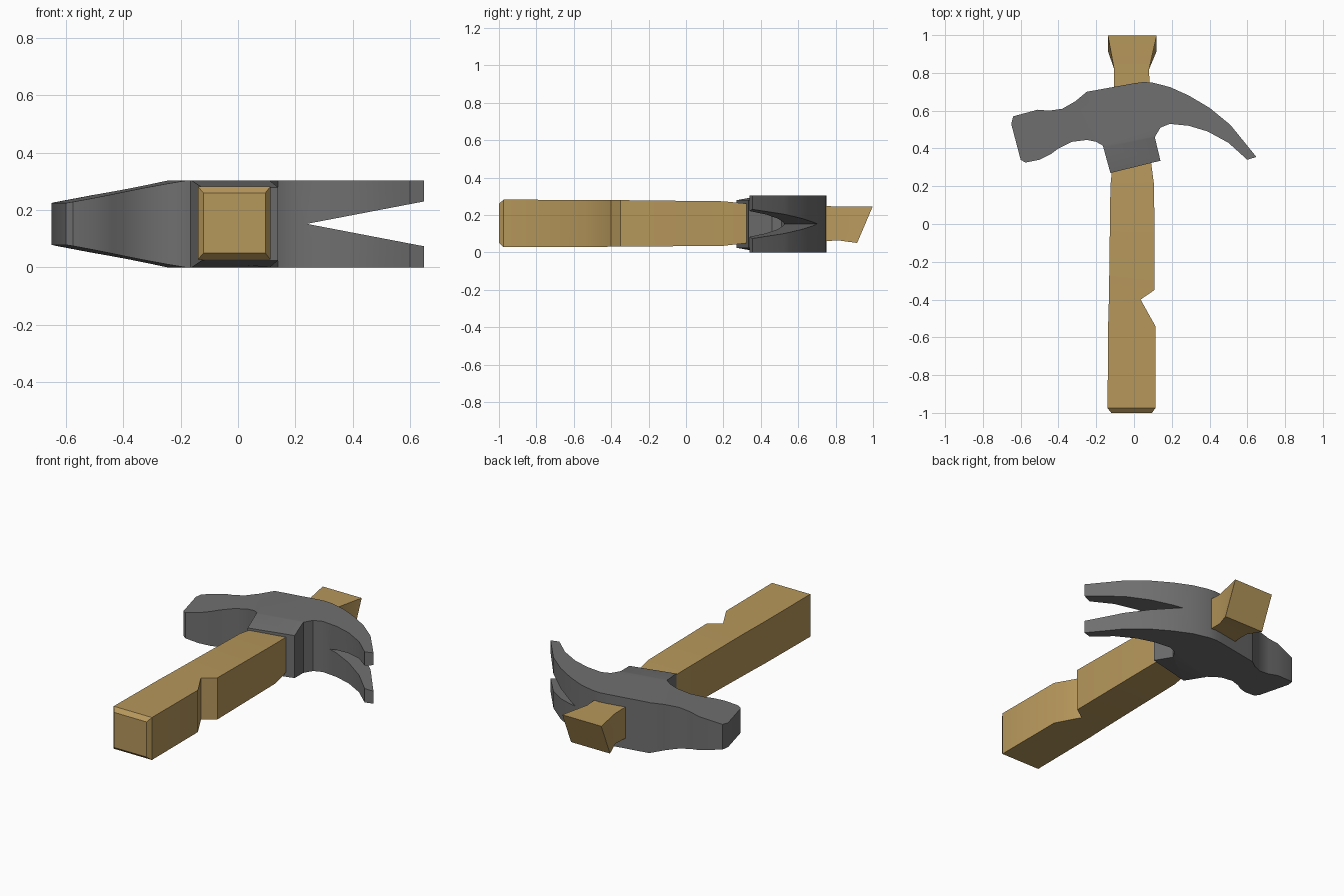
import bpy, bmesh, math
from mathutils import Vector

if "Cube" in bpy.data.objects:
    bpy.data.objects.remove(bpy.data.objects["Cube"])

MID = 0.152
AXIS = Vector((math.cos(math.radians(13)), math.sin(math.radians(13)), 0))
SIDE = Vector((-AXIS.y, AXIS.x, 0))


def material(name, color):
    m = bpy.data.materials.new(name)
    m.diffuse_color = (*color, 1)
    m.use_nodes = True
    m.node_tree.nodes["Principled BSDF"].inputs["Base Color"].default_value = m.diffuse_color
    return m


def make_object(name, bm, mat=None):
    bmesh.ops.recalc_face_normals(bm, faces=bm.faces)
    mesh = bpy.data.meshes.new(name)
    bm.to_mesh(mesh)
    bm.free()
    ob = bpy.data.objects.new(name, mesh)
    bpy.context.collection.objects.link(ob)
    if mat:
        mesh.materials.append(mat)
    return ob


def prism(points, direction):
    bm = bmesh.new()
    face = bm.faces.new([bm.verts.new(p) for p in points])
    ext = bmesh.ops.extrude_face_region(bm, geom=[face], use_keep_orig=True)
    moved = [g for g in ext["geom"] if isinstance(g, bmesh.types.BMVert)]
    bmesh.ops.translate(bm, verts=moved, vec=direction)
    return bm


def shade(ob, angle):
    bpy.ops.object.select_all(action='DESELECT')
    ob.select_set(True)
    bpy.context.view_layer.objects.active = ob
    bpy.ops.object.shade_smooth_by_angle(angle=math.radians(angle))


steel = material("steel", (0.16, 0.16, 0.16))
wood = material("wood", (0.47, 0.31, 0.105))

# Hammer head: side profile, extruded through its thickness
profile = [
    (-.65, .53), (-.64, .57), (-.51, .605), (-.45, .60), (-.38, .61), (-.31, .65),
    (-.25, .70), (0, .745), (.05, .752), (.10, .748), (.19, .725), (.29, .68),
    (.40, .615), (.51, .525), (.648, .355), (.60, .34), (.50, .43), (.39, .49),
    (.29, .52), (.19, .53), (.14, .51), (.11, .46), (.14, .335), (-.125, .27),
    (-.165, .415), (-.20, .435), (-.25, .445), (-.33, .435), (-.40, .40),
    (-.44, .37), (-.50, .34), (-.575, .325), (-.60, .34)]
bm = prism([(x, y, 0) for x, y in profile], (0, 0, 0.303))
# Cut lines where the striking end and the collar start to taper
for co, no in ((AXIS * -.08, AXIS), (SIDE * .43, SIDE)):
    bmesh.ops.bisect_plane(bm, geom=bm.verts[:] + bm.edges[:] + bm.faces[:],
                           plane_co=co, plane_no=no)
for v in bm.verts:
    u, w = v.co.dot(AXIS), v.co.dot(SIDE)
    scale = 1
    if u < -.08:
        scale = 1 - .52 * min(1, (-.08 - u) / .43)
    if w < .35 and abs(v.co.x) < .2:
        scale = .84
    v.co.z = MID + (v.co.z - MID) * scale
head = make_object("hammer_head", bm, steel)

# V-shaped slot that splits the claw
slot = make_object("claw_slot_cutter", prism(
    [(.24, 0, MID), (.70, 0, MID - .088), (.70, 0, MID + .088)], (0, 1, 0)))
slot.hide_render = True
mod = head.modifiers.new("claw_slot", 'BOOLEAN')
mod.operation = 'DIFFERENCE'
mod.solver = 'EXACT'
mod.object = slot
bpy.context.view_layer.objects.active = head
bpy.ops.object.modifier_apply(modifier=mod.name)
bpy.data.objects.remove(slot)
shade(head, 30)

# Wooden handle: rectangular sections (y low, y high, x left, x right, z low, z high)
sections = [
    (-1, -1, -.12, .095, .05, .26),
    (-.975, -.975, -.14, .113, .028, .282),
    (-.54, -.54, -.137, .113, .029, .28),
    (-.40, -.40, -.133, .035, .03, .279),
    (-.35, -.35, -.132, .108, .03, .279),
    (.20, .20, -.125, .107, .035, .273),
    (.33, .33, -.112, .09, .05, .26),
    (.82, .82, -.105, .08, .063, .245),
    (.915, .998, -.138, .12, .05, .245)]
bm = bmesh.new()
rings = []
for ya, yb, xa, xb, za, zb in sections:
    rings.append([bm.verts.new(p) for p in
                  ((xa, ya, za), (xb, ya, za), (xb, yb, zb), (xa, yb, zb))])
for a, b in zip(rings, rings[1:]):
    for i in range(4):
        j = (i + 1) % 4
        bm.faces.new((a[i], a[j], b[j], b[i]))
bm.faces.new(rings[0])
bm.faces.new(rings[-1])
handle = make_object("handle", bm, wood)
shade(handle, 30)
